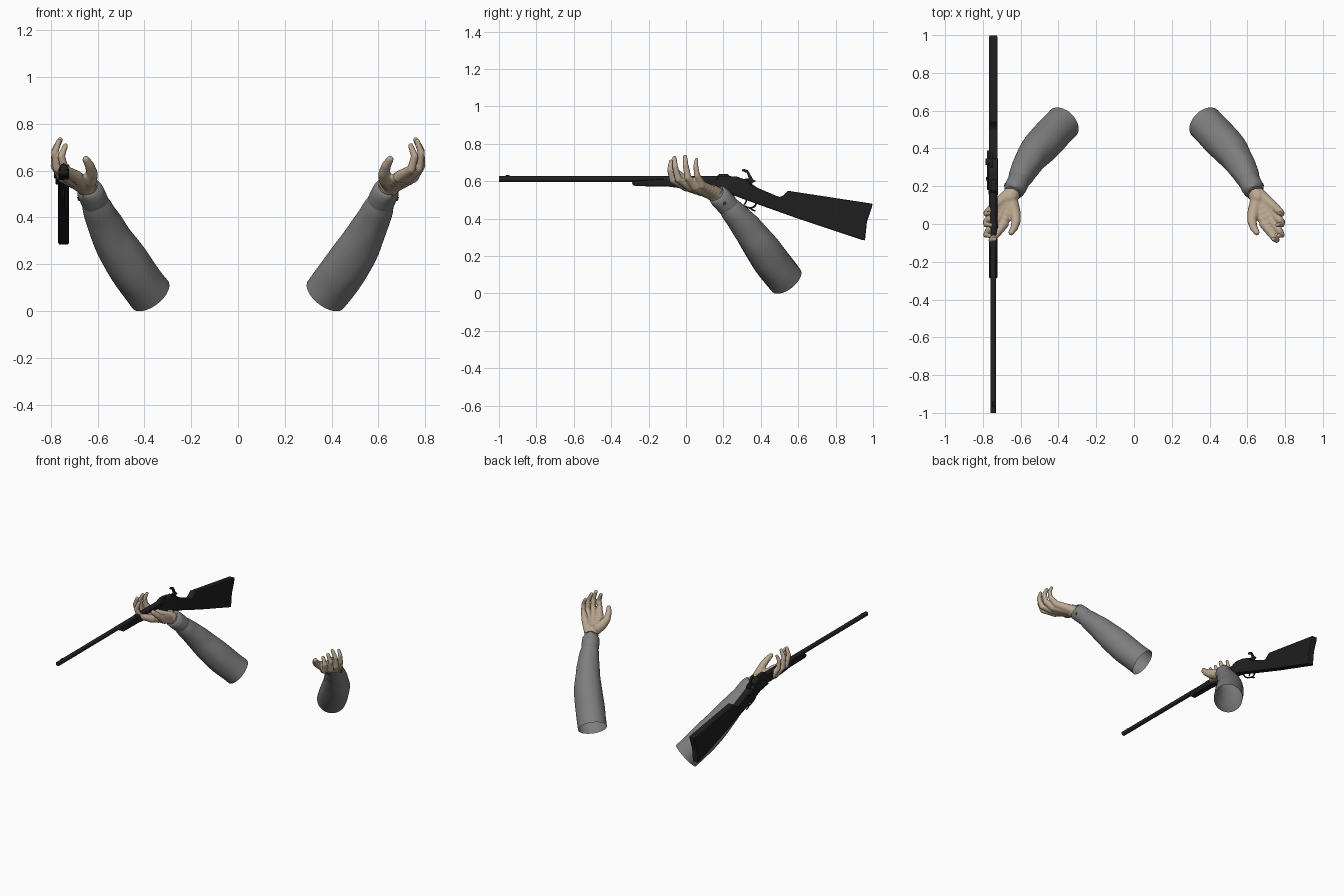
import bpy, bmesh, math, random
from mathutils import Vector, Matrix

if "Cube" in bpy.data.objects:
    bpy.data.objects.remove(bpy.data.objects["Cube"])


def material(name, rgb):
    m = bpy.data.materials.new(name)
    m.use_nodes = True
    m.diffuse_color = (*rgb, 1)
    m.node_tree.nodes["Principled BSDF"].inputs["Base Color"].default_value = (*rgb, 1)
    return m


SKIN = material("skin", (0.5, 0.39, 0.28))
CLOTH = material("grey cloth", (0.21, 0.21, 0.21))
METAL = material("dark metal", (0.016, 0.016, 0.016))
STOCK = material("black wood", (0.013, 0.013, 0.013))
BUTTON = material("button", (0.06, 0.06, 0.06))
GUN_X = -0.745


def finish(name, bm, mat, smooth=True):
    bmesh.ops.recalc_face_normals(bm, faces=bm.faces)
    me = bpy.data.meshes.new(name)
    bm.to_mesh(me)
    bm.free()
    for p in me.polygons:
        p.use_smooth = smooth
    me.materials.append(mat)
    ob = bpy.data.objects.new(name, me)
    bpy.context.collection.objects.link(ob)
    return ob


def loft(name, path, radii, mat, sides=18, jitter=0.0, levels=2):
    """Open tube of rings along a path."""
    rng = random.Random(4)
    bm = bmesh.new()
    rings = []
    for i, p in enumerate(path):
        t = path[min(i + 1, len(path) - 1)] - path[max(i - 1, 0)]
        rot = t.to_track_quat('Z', 'Y')
        ring = []
        for k in range(sides):
            a = math.tau * k / sides
            r = radii[i] * 1.01 * (1 + (rng.uniform(-jitter, jitter) if 0 < i else 0))
            ring.append(bm.verts.new(p + rot @ Vector((r * math.cos(a), r * math.sin(a), 0))))
        rings.append(ring)
    for a, b in zip(rings, rings[1:]):
        for k in range(sides):
            j = (k + 1) % sides
            bm.faces.new((a[k], a[j], b[j], b[k]))
    ob = finish(name, bm, mat)
    if levels:
        ob.modifiers.new("soft", 'SUBSURF').levels = levels
        ob.modifiers["soft"].render_levels = levels
    return ob


def chain(bm, points, radii):
    """Row of overlapping balls, fused later by a remesh."""
    for i in range(len(points) - 1):
        for s in range(7):
            f = s / 6
            p = points[i].lerp(points[i + 1], f)
            r = radii[i] + (radii[i + 1] - radii[i]) * f
            bmesh.ops.create_icosphere(bm, subdivisions=2, radius=r,
                                       matrix=Matrix.Translation(p))


def profile(name, pts, width, mat, x=GUN_X, bevel=0.006):
    """Side outline (y, z) extruded across x."""
    bm = bmesh.new()
    f = bm.faces.new([bm.verts.new((x - width / 2, y, z)) for y, z in pts])
    g = bmesh.ops.extrude_face_region(bm, geom=[f])
    bmesh.ops.translate(bm, vec=(width, 0, 0),
                        verts=[v for v in g["geom"] if isinstance(v, bmesh.types.BMVert)])
    ob = finish(name, bm, mat, False)
    b = ob.modifiers.new("bevel", 'BEVEL')
    b.width, b.segments, b.limit_method = bevel, 2, 'ANGLE'
    return ob


def cylinder(name, a, b, r, mat, sides=16):
    a, b = Vector(a), Vector(b)
    bm = bmesh.new()
    m = Matrix.Translation((a + b) / 2) @ (b - a).to_track_quat('Z', 'Y').to_matrix().to_4x4()
    bmesh.ops.create_cone(bm, cap_ends=True, segments=sides, radius1=r, radius2=r,
                          depth=(b - a).length, matrix=m)
    ob = finish(name, bm, mat, False)
    for p in ob.data.polygons:
        p.use_smooth = len(p.vertices) == 4
    return ob


def wire(name, pts, r, mat):
    cu = bpy.data.curves.new(name, 'CURVE')
    cu.dimensions, cu.bevel_depth, cu.bevel_resolution = '3D', r, 2
    cu.use_fill_caps = True
    sp = cu.splines.new('BEZIER')
    sp.bezier_points.add(len(pts) - 1)
    for bp, (y, z) in zip(sp.bezier_points, pts):
        bp.co = (GUN_X, y, z)
        bp.handle_left_type = bp.handle_right_type = 'AUTO'
    cu.materials.append(mat)
    ob = bpy.data.objects.new(name, cu)
    bpy.context.collection.objects.link(ob)


# Arms: one description, built for each side
SLEEVE = [(.375, .535, .07), (.41, .5, .115), (.45, .455, .17), (.49, .415, .23),
          (.525, .375, .285), (.545, .345, .325), (.565, .315, .365), (.585, .28, .405),
          (.6, .25, .44), (.613, .222, .47)]
SLEEVE_R = [.097, .097, .098, .096, .09, .082, .079, .07, .066, .055]
FINGERS = {
    "index": [(.645, .16, .53), (.69, .0, .573), (.74, -.07, .605), (.755, -.085, .66), (.738, -.08, .705)],
    "middle": [(.645, .16, .53), (.725, .02, .572), (.773, -.04, .61), (.783, -.058, .675), (.765, -.062, .725)],
    "ring": [(.65, .16, .53), (.745, .05, .572), (.782, .01, .62), (.782, -.002, .685), (.76, -.005, .731)],
    "pinky": [(.655, .165, .53), (.75, .085, .58), (.781, .06, .63), (.783, .052, .68), (.768, .056, .715)]}

for side, label in ((1, "left"), (-1, "right")):
    def side_points(pts):
        return [Vector((x * side, y, z)) for x, y, z in pts]

    loft(label + "_sleeve", side_points(SLEEVE), SLEEVE_R, CLOTH, jitter=0.035)
    cuff = side_points([(.604, .24, .452), (.607, .234, .458), (.625, .198, .498),
                        (.643, .163, .533), (.645, .159, .537), (.642, .165, .531)])
    loft(label + "_cuff", cuff, [.052, .059, .059, .058, .053, .045], CLOTH, levels=1)

    # Cuff button on the outer underside
    axis = (cuff[3] - cuff[1]).normalized()
    out = Vector((side, .3, -.5))
    out = (out - axis * out.dot(axis)).normalized()
    cylinder(label + "_cuff_button", cuff[2] + out * .055, cuff[2] + out * .063, .009, BUTTON)

    # Hand: palm, four curled fingers and a thumb, fused together
    bm = bmesh.new()
    for finger, pts in FINGERS.items():
        k = .87 if finger == "pinky" else 1
        chain(bm, side_points(pts), [.036, .028 * k, .0195 * k, .0165 * k, .0125 * k])
    chain(bm, side_points([(.63, .19, .51), (.655, .14, .54)]), [.045, .044])
    chain(bm, side_points([(.65, .13, .54), (.632, .06, .563), (.624, .015, .59),
                           (.634, -.02, .622), (.65, -.045, .648)]),
          [.036, .033, .025, .021, .016])
    hand = finish(label + "_hand", bm, SKIN)
    rm = hand.modifiers.new("fuse", 'REMESH')
    rm.mode, rm.voxel_size, rm.use_smooth_shade = 'VOXEL', .005, True
    sm = hand.modifiers.new("smooth", 'SMOOTH')
    sm.factor, sm.iterations = .5, 5

# Rifle: barrel and wooden parts
cylinder("barrel", (GUN_X, -1, .612), (GUN_X, .2, .612), .0155, METAL)
cylinder("breech_barrel", (GUN_X, -.12, .61), (GUN_X, .24, .61), .019, METAL)
profile("front_sight", [(-.97, .625), (-.94, .625), (-.945, .633), (-.96, .633)], .006, METAL, bevel=.001)
profile("forestock", [(-.285, .6), (-.29, .588), (-.275, .574), (-.1, .572), (0, .56),
                      (.16, .555), (.2, .61), (-.15, .612)], .044, STOCK, bevel=.01)
profile("buttstock", [(.2, .6), (.31, .598), (.37, .57), (.5, .515), (.52, .525), (.545, .549),
                      (.99, .481), (.997, .47), (.965, .38), (.955, .285), (.94, .287),
                      (.6, .4), (.39, .475), (.28, .515), (.19, .55)], .047, STOCK, bevel=.011)
profile("butt_plate", [(.985, .482), (.999, .479), (.967, .38), (.957, .284),
                       (.945, .286), (.955, .38)], .04, METAL, bevel=.002)

# Receiver, lock and sights
profile("receiver", [(.15, .55), (.17, .626), (.27, .626), (.34, .6), (.35, .57),
                     (.31, .53), (.22, .535)], .05, METAL)
profile("lock_plate", [(.18, .56), (.2, .6), (.33, .6), (.39, .56), (.36, .54), (.22, .55)],
        .012, METAL, x=GUN_X - .028, bevel=.003)
profile("hammer", [(.29, .58), (.3, .612), (.335, .615), (.325, .645), (.298, .655), (.305, .667),
                   (.33, .66), (.35, .625), (.36, .608), (.375, .602), (.36, .594), (.34, .575)],
        .014, METAL, x=GUN_X - .008, bevel=.002)
cylinder("hammer_pivot", (GUN_X - .04, .33, .585), (GUN_X, .33, .585), .017, METAL)
cylinder("lock_screw", (GUN_X - .038, .24, .575), (GUN_X, .24, .575), .01, METAL)
profile("rear_sight", [(.16, .622), (.18, .64), (.225, .638), (.24, .622)], .026, METAL, bevel=.002)
cylinder("barrel_band", (GUN_X, -.02, .605), (GUN_X, .0, .605), .024, METAL)

# Trigger guard and trigger
wire("trigger_guard", [(.25, .525), (.275, .488), (.31, .468), (.345, .458), (.37, .47), (.375, .485)],
     .005, METAL)
wire("guard_spur", [(.345, .458), (.355, .447), (.372, .442)], .004, METAL)
wire("trigger", [(.318, .52), (.322, .495), (.312, .475)], .004, METAL)
